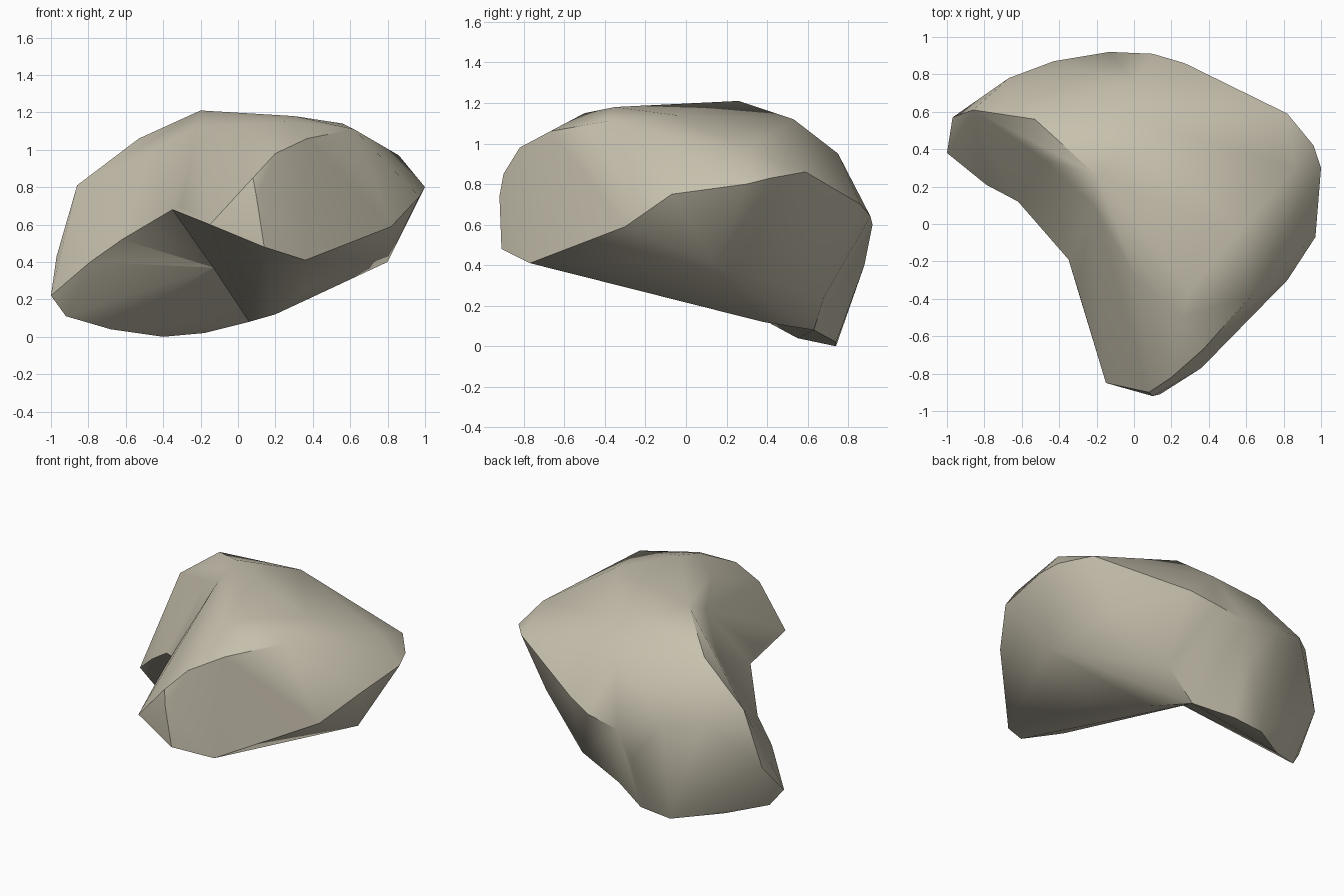
import bpy
import bmesh
import math

cube = bpy.data.objects.get("Cube")
if cube:
    bpy.data.objects.remove(cube, do_unlink=True)

# Single pale stone colour
stone = bpy.data.materials.new("pale_stone")
stone.use_nodes = True
stone_colour = (0.57, 0.53, 0.42, 1)
stone.diffuse_color = stone_colour
stone.node_tree.nodes["Principled BSDF"].inputs["Base Color"].default_value = stone_colour


def hull_object(name, corner_points):
    """Make a faceted lobe as the convex hull of its corner points."""
    bm = bmesh.new()
    for point in corner_points:
        bm.verts.new(point)
    bmesh.ops.convex_hull(bm, input=bm.verts[:])
    loose = [vert for vert in bm.verts if not vert.link_faces]
    bmesh.ops.delete(bm, geom=loose, context='VERTS')
    bmesh.ops.recalc_face_normals(bm, faces=bm.faces[:])
    mesh = bpy.data.meshes.new(name)
    bm.to_mesh(mesh)
    bm.free()
    mesh.materials.append(stone)
    lobe = bpy.data.objects.new(name, mesh)
    bpy.context.collection.objects.link(lobe)
    return lobe


def absorb(body, lobe):
    """Unite a lobe with the body and remove the separate lobe."""
    join = body.modifiers.new("join", 'BOOLEAN')
    join.operation = 'UNION'
    join.solver = 'EXACT'
    join.object = lobe
    bpy.ops.object.modifier_apply(modifier=join.name)
    bpy.data.objects.remove(lobe, do_unlink=True)


# Corners shared by every lobe: crown, back and low heel
peak = (-.2, .26, 1.21)
crown_back = [peak, (.1, .53, 1.12), (0, .75, .95)]
back_point = (-.13, .92, .6)
heel = (.06, .63, .08)
shared = crown_back + [back_point, heel]

# Corners where the lobes meet on the inner bend
rim_middle = (-.62, .12, .52)
shoulder = (-.47, .34, .97)
elbow = (-.35, -.19, .68)
elbow_top = (-.22, .1, 1.12)
hollow = (-.13, .2, .37)

# Side lobe: sloping lower rim, outer end and rear ridge
lower_rim = [rim_middle, (-.79, .21, .4), (-1, .38, .22), (-.92, .42, .11),
             (-.68, .55, .04), (-.4, .74, 0), (-.18, .74, .02)]
outer_end = [(-.97, .57, .43), (-.86, .61, .81), (-.53, .56, 1.06), shoulder]
rear_ridge = [(-.43, .87, .68), (-.67, .78, .75), (-.2, .88, .4)]
side_lobe = hull_object("side_lobe", shared + lower_rim + outer_end + rear_ridge + [hollow])

# Elbow lobe: fills the inside of the bend
bend = [rim_middle, (-.48, -.03, .59), elbow, elbow_top, shoulder, hollow]
elbow_lobe = hull_object("elbow_lobe", shared + bend)

# Front lobe: broad end face, inner edge, flat crown, outer flank and keel
end_face = [(.08, -.9, .85), (.1, -.92, .74), (.2, -.82, .98), (.37, -.67, 1.06),
            (.62, -.39, 1.11), (.97, -.07, .75), (.82, -.3, .59), (.36, -.77, .41),
            (.14, -.91, .48)]
inner_edge = [(-.15, -.85, .6), (-.21, -.52, .71), (-.3, -.35, .7), elbow, elbow_top]
crown = [(.25, -.5, 1.15), (.3, -.35, 1.18), (.02, -.3, 1.13), (.56, -.05, 1.14)]
outer_flank = [(.86, .3, .97), (1, .3, .8), (.96, .42, .83), (.82, .59, .86),
               (.62, .61, .55), (.8, .14, .4)]
back_ridge = [(.1, .91, .64), (.27, .86, .7)]
keel = [(.36, 0, .25), (.2, .38, .12), (.3, .68, .24)]
front_lobe = hull_object("front_lobe", shared + end_face + inner_edge + crown
                         + outer_flank + back_ridge + keel)

# Join the lobes into one bent stone
bpy.ops.object.select_all(action='DESELECT')
bpy.context.view_layer.objects.active = side_lobe
side_lobe.select_set(True)
for part in (elbow_lobe, front_lobe):
    absorb(side_lobe, part)
side_lobe.name = "bent_stone"

# Soften gentle facets while keeping the strong creases
bpy.ops.object.shade_smooth_by_angle(angle=math.radians(40))
